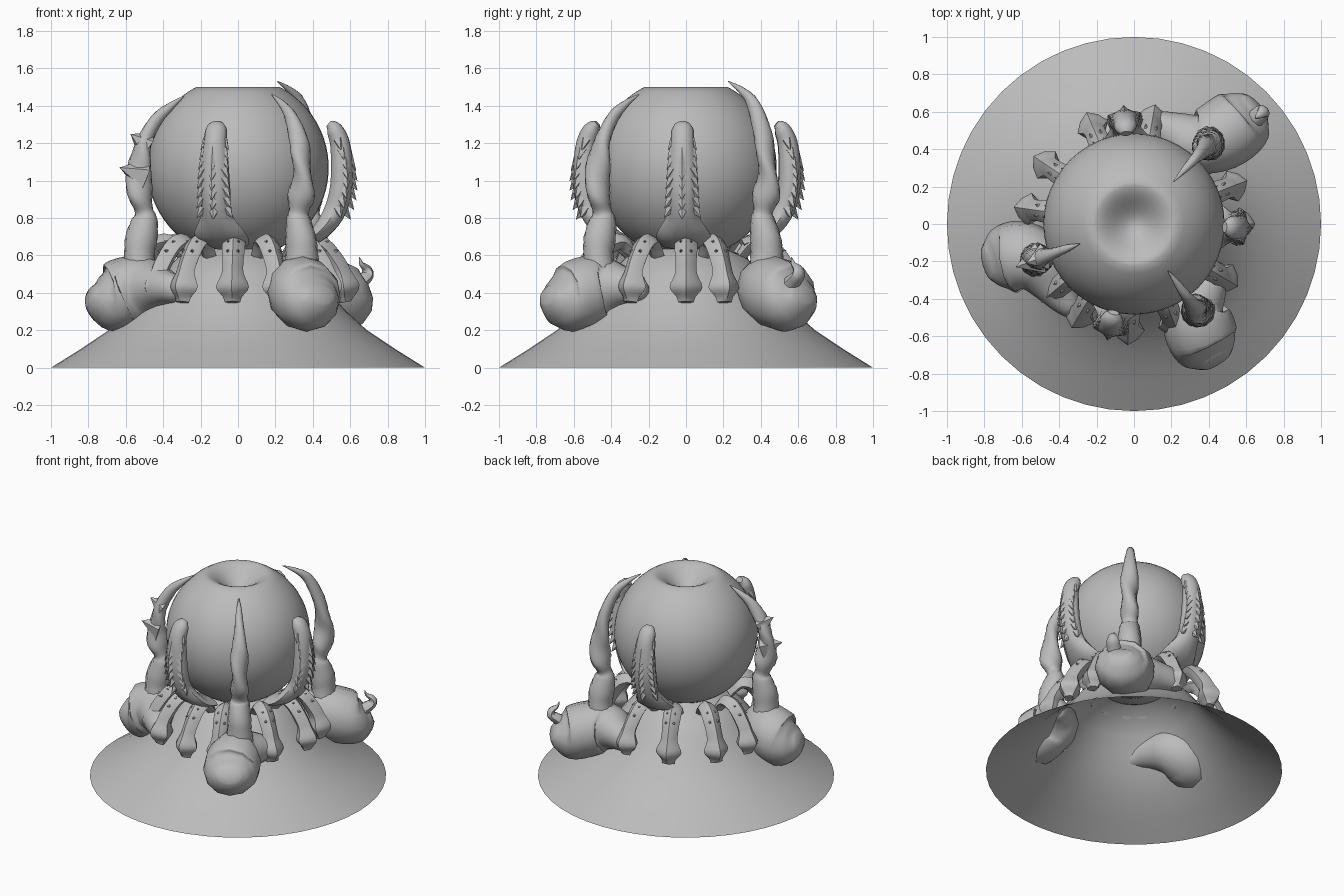
import bpy, bmesh, math
from mathutils import Vector, Matrix

if "Cube" in bpy.data.objects:
    bpy.data.objects.remove(bpy.data.objects["Cube"])

grey = bpy.data.materials.new("stone grey")
grey.diffuse_color = (0.5, 0.5, 0.5, 1)
grey.use_nodes = True
grey.node_tree.nodes["Principled BSDF"].inputs["Base Color"].default_value = grey.diffuse_color


def finish(name, bm, angle=0.0):
    """Turn a bmesh built along local +x into an object turned about z."""
    bmesh.ops.rotate(bm, verts=bm.verts, matrix=Matrix.Rotation(math.radians(angle), 3, 'Z'))
    me = bpy.data.meshes.new(name)
    bm.to_mesh(me)
    bm.free()
    me.materials.append(grey)
    ob = bpy.data.objects.new(name, me)
    bpy.context.collection.objects.link(ob)
    return ob


def lathe(name, profile, n):
    bm = bmesh.new()
    vs = [bm.verts.new((r, 0, z)) for r, z in profile]
    es = [bm.edges.new(p) for p in zip(vs, vs[1:])]
    bmesh.ops.spin(bm, geom=vs + es, axis=(0, 0, 1), cent=(0, 0, 0), angle=math.tau,
                   steps=n, use_duplicate=False)
    bmesh.ops.remove_doubles(bm, verts=bm.verts, dist=0.0005)
    bmesh.ops.recalc_face_normals(bm, faces=bm.faces)
    return finish(name, bm)


def spline(rows, sub):
    """Catmull-Rom resampling of rows (any number of columns)."""
    rows = [Vector(r) for r in rows]
    p = [rows[0]] + rows + [rows[-1]]
    out = []
    for i in range(1, len(p) - 2):
        a, b, c, d = p[i - 1:i + 3]
        for k in range(sub):
            t = k / sub
            out.append(0.5 * (2 * b + (c - a) * t + (2 * a - 5 * b + 4 * c - d) * t * t
                              + (3 * b - a - 3 * c + d) * t ** 3))
    return out + [rows[-1]]


def tube(bm, rows, ref, sides=12, sub=4, twist=0.0, pinch=1.0):
    """Sweep an ellipse; rows hold radius, tangent, height, half width, half depth.
    pinch pulls every second corner inwards."""
    pts = spline(rows, sub)
    ref, rings = Vector(ref), []
    for i, p in enumerate(pts):
        c = Vector(p[:3])
        d = (Vector(pts[min(i + 1, len(pts) - 1)][:3]) - Vector(pts[max(i - 1, 0)][:3])).normalized()
        s = (ref - d * ref.dot(d)).normalized()
        n = s.cross(d)
        tw = twist * i / len(pts)
        u, v = s * math.cos(tw) + n * math.sin(tw), n * math.cos(tw) - s * math.sin(tw)
        ring = []
        for k in range(sides):
            a, f = math.tau * k / sides, pinch if k % 2 else 1.0
            ring.append(bm.verts.new(c + f * (u * p[3] * math.cos(a) + v * p[4] * math.sin(a))))
        rings.append(ring)
    for r0, r1 in zip(rings, rings[1:]):
        for k in range(sides):
            m = (k + 1) % sides
            bm.faces.new((r0[k], r0[m], r1[m], r1[k]))
    bm.faces.new(rings[0][::-1])
    bm.faces.new(rings[-1])
    bmesh.ops.recalc_face_normals(bm, faces=bm.faces)


def spike(bm, pos, direction, size, length):
    d = Vector(direction).normalized()
    m = Matrix.Translation(Vector(pos) + d * length / 2) @ d.to_track_quat('Z', 'Y').to_matrix().to_4x4()
    bmesh.ops.create_cone(bm, cap_ends=True, segments=5, radius1=size, radius2=0, depth=length, matrix=m)


# Flared hollow skirt
lathe("skirt", [(1, 0), (0.84, 0.1), (0.69, 0.2), (0.58, 0.3), (0.49, 0.4), (0.41, 0.5),
                (0.32, 0.59), (0.21, 0.635)], 48)

# Round vessel: a sphere cut off at the top, with a soft shallow dish sunk into it
R, C = 0.485, 1.07
stop = math.pi - math.asin(0.225 / R)
ball = [(R * math.sin(stop * i / 28), C - R * math.cos(stop * i / 28)) for i in range(29)]
dish = [(0.225 * (1 - i / 10), 1.5 - 0.06 * (1 - math.cos(math.pi * i / 10))) for i in range(1, 11)]
lathe("vessel", ball + dish, 48)

# Small drooping legs with a broad diamond foot and a ridge of scales
for a in (0, 21, 80, 113, 146, 172, 220, 239, 267, 292, 329):
    bm = bmesh.new()
    tube(bm, [(0.30, 0, 0.60, 0.045, 0.03), (0.37, 0, 0.67, 0.058, 0.042),
              (0.45, 0, 0.65, 0.062, 0.05), (0.52, 0, 0.56, 0.056, 0.055),
              (0.55, 0, 0.50, 0.060, 0.058), (0.565, 0, 0.43, 0.088, 0.085),
              (0.57, 0, 0.38, 0.052, 0.055), (0.575, 0, 0.35, 0.042, 0.03)],
         (0, 1, 0), sides=8, sub=3, pinch=0.84)
    for r, z in ((0.41, 0.70), (0.47, 0.685), (0.52, 0.635)):
        for s in (-1, 1):
            spike(bm, (r - 0.012, 0.022 * s, z - 0.015), (0.8, 0.25 * s, 0.2), 0.016, 0.035)
    finish("small_leg", bm, a)

# Upright spiny arms hugging the vessel
for a in (257, 358, 95):
    bm = bmesh.new()
    tube(bm, [(0.30, 0, 0.66, 0.13, 0.03), (0.42, 0, 0.71, 0.145, 0.045),
              (0.51, 0, 0.82, 0.085, 0.06), (0.55, 0, 0.95, 0.085, 0.062),
              (0.555, 0, 1.08, 0.077, 0.06), (0.545, 0, 1.20, 0.064, 0.055),
              (0.515, 0, 1.275, 0.058, 0.045), (0.485, 0, 1.305, 0.03, 0.02)],
         (0, 1, 0), sides=10)
    for i in range(8):
        z = 0.85 + 0.052 * i
        r = 0.565 - 1.1 * (z - 1.03) ** 2
        w = 0.088 - 0.06 * (z - 0.85)
        spike(bm, (r + 0.03, 0, z), (0.6, 0, -0.8), 0.034, 0.075)
        for s in (-1, 1):
            spike(bm, (r + 0.01, s * (w - 0.024), z), (0.25, 0.55 * s, -0.8), 0.03, 0.065)
    finish("spiny_arm", bm, a)

# Big lumpy claws: heavy outer knuckle and a thick tail curling along the skirt
for a, ext, tail in ((301, 0.05, 0.75), (195, 0.01, 1.0), (44, 0.1, 0.95)):
    bm = bmesh.new()
    tube(bm, [(0.81 + ext, 0, 0.39, 0.05, 0.08), (0.765 + ext, 0, 0.375, 0.12, 0.14),
              (0.69 + ext, 0, 0.37, 0.18, 0.185), (0.61 + ext / 2, 0.02, 0.405, 0.19, 0.19),
              (0.54, 0.09 * tail, 0.43, 0.168, 0.165), (0.50, 0.19 * tail, 0.435, 0.12, 0.125),
              (0.47, 0.28 * tail, 0.43, 0.09, 0.09), (0.44, 0.35 * tail, 0.42, 0.07, 0.06),
              (0.42, 0.39 * tail, 0.42, 0.03, 0.03)],
         (0, 0, 1), sides=12)
    finish("claw_body", bm, a)

# Tall twisted horns rising from the claws and bending in over the vessel
for a, dr, dz, spikes in ((306, 0, 0, 0), (200, -0.02, -0.01, 1), (47, 0.01, 0.07, 0)):
    bm = bmesh.new()
    tube(bm, [(0.58 + dr, 0, 0.52, 0.10, 0.09), (0.58 + dr, 0, 0.61, 0.088, 0.082),
              (0.57 + dr, 0, 0.69, 0.088, 0.082), (0.55 + dr, 0, 0.79, 0.072, 0.066),
              (0.555 + dr, 0, 0.84, 0.055, 0.05), (0.575 + dr, 0, 0.92, 0.078, 0.058),
              (0.585 + dr, 0, 1.02, 0.07, 0.048), (0.575 + dr, 0, 1.12, 0.066, 0.046),
              (0.55 + dr, 0, 1.22 + dz / 2, 0.052, 0.042), (0.48 + dr, 0, 1.34 + dz, 0.036, 0.03),
              (0.40 + dr, 0, 1.41 + dz, 0.02, 0.02), (0.31, 0, 1.46 + dz, 0.003, 0.003)],
         (0, 1, 0), sides=12, twist=math.tau * 1.5)
    if spikes:
        spike(bm, (0.54, 0, 1.03), (1, 0, 0.3), 0.09, 0.14)
        spike(bm, (0.52, 0, 1.19), (1, 0, 0.65), 0.075, 0.11)
    finish("horn", bm, a)

# Small curled hook on the back right claw
bm = bmesh.new()
tube(bm, [(0.82, 0, 0.42, 0.05, 0.05), (0.87, 0, 0.46, 0.048, 0.04), (0.915, 0, 0.495, 0.042, 0.03),
          (0.91, 0, 0.53, 0.03, 0.022), (0.875, 0, 0.555, 0.015, 0.012),
          (0.86, 0, 0.59, 0.002, 0.002)], (0, 1, 0), sides=8)
finish("claw_hook", bm, 41)

# Smooth shading with crisp edges
for ob in bpy.context.collection.objects:
    ob.select_set(True)
    bpy.context.view_layer.objects.active = ob
bpy.ops.object.shade_smooth_by_angle(angle=math.radians(50))
